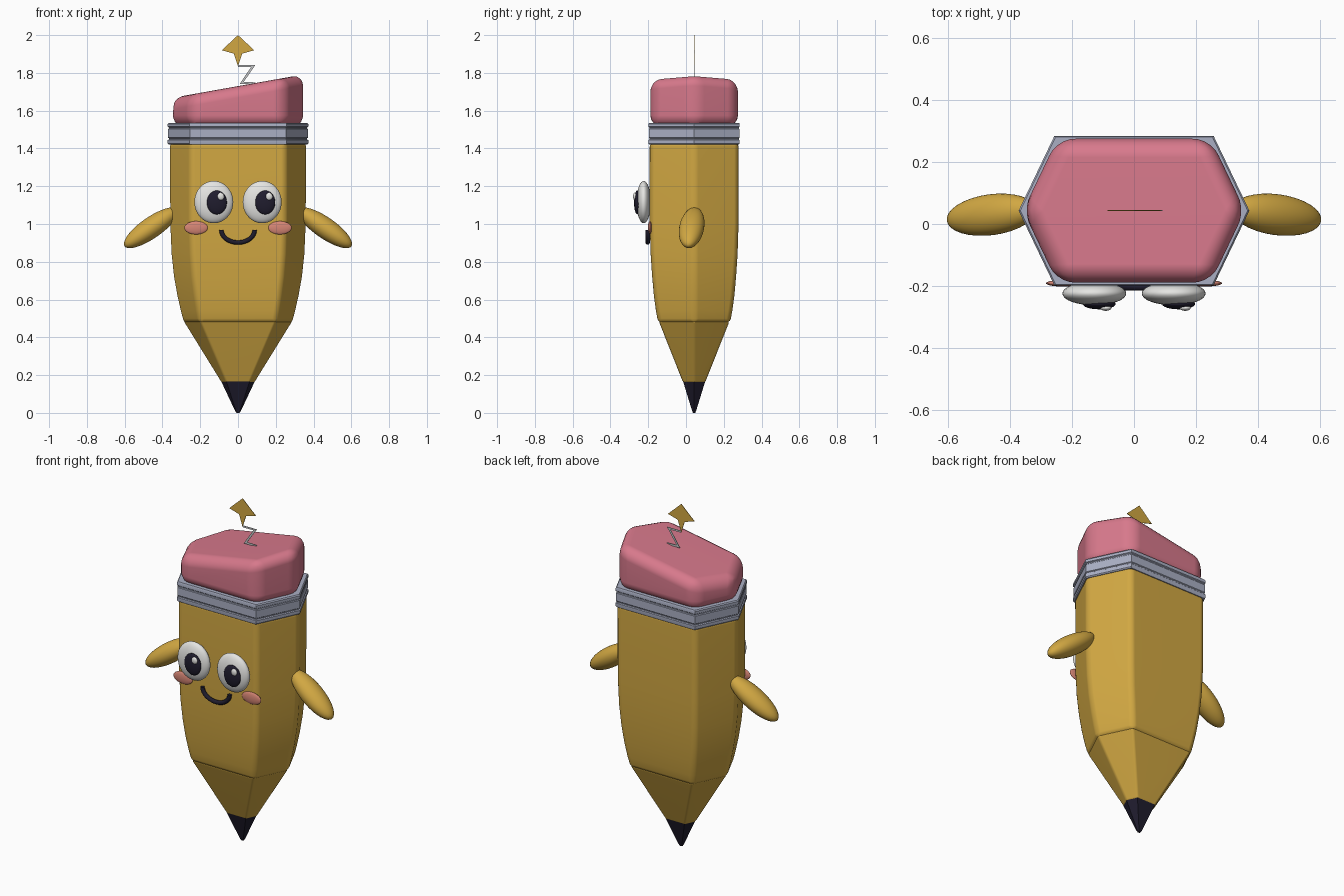
import bpy, bmesh, math
from mathutils import Vector

if "Cube" in bpy.data.objects:
    bpy.data.objects.remove(bpy.data.objects["Cube"], do_unlink=True)

CY = 0.043  # y of the pencil axis


def material(name, rgb):
    m = bpy.data.materials.new(name)
    m.use_nodes = True
    m.diffuse_color = (*rgb, 1)
    bsdf = m.node_tree.nodes["Principled BSDF"]
    bsdf.inputs["Base Color"].default_value = (*rgb, 1)
    bsdf.inputs["Roughness"].default_value = 0.6
    return m


YELLOW = material("pencil yellow", (0.64, 0.39, 0.055))
PINK = material("eraser pink", (0.68, 0.19, 0.26))
METAL = material("blue grey metal", (0.40, 0.43, 0.55))
DARK = material("graphite navy", (0.014, 0.012, 0.027))
WHITE = material("eye white", (0.78, 0.78, 0.76))
BLUSH = material("cheek blush", (0.68, 0.24, 0.18))
SILVER = material("wire silver", (0.55, 0.56, 0.57))


def finish(name, bm, mat, smooth=True, weighted=False):
    """Turn a bmesh into a named, coloured object."""
    bmesh.ops.recalc_face_normals(bm, faces=bm.faces[:])
    me = bpy.data.meshes.new(name)
    bm.to_mesh(me)
    bm.free()
    me.materials.append(mat)
    ob = bpy.data.objects.new(name, me)
    bpy.context.collection.objects.link(ob)
    if smooth:
        bpy.ops.object.select_all(action='DESELECT')
        ob.select_set(True)
        bpy.context.view_layer.objects.active = ob
        bpy.ops.object.shade_smooth_by_angle(angle=math.radians(35))
    if weighted:
        mod = ob.modifiers.new("clean shading", 'WEIGHTED_NORMAL')
        mod.keep_sharp = True
    return ob


def hex_loft(name, rings, mat, bevel=0.0, segments=3, slope=0.0):
    """Stack long hexagons given as (z, half x, half y); slope tilts the top one."""
    bm = bmesh.new()
    loops = []
    for i, (z, hx, hy) in enumerate(rings):
        k = slope if i == len(rings) - 1 else 0
        pts = [(hx, 0), (hx * .69, hy), (-hx * .69, hy),
               (-hx, 0), (-hx * .69, -hy), (hx * .69, -hy)]
        loops.append([bm.verts.new((x, CY + y, z + k * x)) for x, y in pts])
    for a, b in zip(loops, loops[1:]):
        for j in range(6):
            n = (j + 1) % 6
            bm.faces.new((a[j], a[n], b[n], b[j]))
    bm.faces.new(loops[0][::-1])
    bm.faces.new(loops[-1])
    bmesh.ops.recalc_face_normals(bm, faces=bm.faces[:])
    if bevel:
        edges = [e for e in bm.edges if e.calc_face_angle(0) > math.radians(28)]
        bmesh.ops.bevel(bm, geom=edges, offset=bevel, segments=segments,
                        profile=0.5, affect='EDGES', clamp_overlap=True)
    return finish(name, bm, mat, weighted=True)


def ellipsoid(name, centre, radii, mat, axis=None):
    """Sphere scaled to radii; axis turns its local x direction."""
    bm = bmesh.new()
    bmesh.ops.create_uvsphere(bm, u_segments=32, v_segments=20, radius=1)
    rot = Vector(axis).to_track_quat('X', 'Z') if axis else None
    for v in bm.verts:
        p = Vector([c * r for c, r in zip(v.co, radii)])
        if rot:
            p.rotate(rot)
        v.co = p + Vector(centre)
    return finish(name, bm, mat)


def plate(name, outline, mat, thick=0.003):
    """Thin upright plate from an x-z outline."""
    bm = bmesh.new()
    f = bm.faces.new([bm.verts.new((x, CY - thick / 2, z)) for x, z in outline])
    new = bmesh.ops.extrude_face_region(bm, geom=[f])["geom"]
    for v in new:
        if isinstance(v, bmesh.types.BMVert):
            v.co.y += thick
    return finish(name, bm, mat, smooth=False)


# Pencil barrel, gently tapering towards the point
barrel = [(0.475, .292, .190), (0.54, .309, .202), (0.62, .327, .213), (0.72, .345, .222),
          (0.84, .358, .230), (1.0, .365, .235), (1.2, .366, .235), (1.435, .366, .235)]
hex_loft("barrel", barrel, YELLOW, bevel=0.025)

# Sharpened cone and lead
hex_loft("sharpened_cone", [(0.16, .088, .058), (0.485, .289, .187)], YELLOW, bevel=0.01, segments=2)
hex_loft("lead_tip", [(0.0, .008, .006), (0.012, .016, .011), (0.165, .088, .058)], DARK)

# Metal collar with two grooves
collar = [(1.420, 0.985), (1.426, 1), (1.444, 1), (1.448, .982), (1.453, .982), (1.457, .995),
          (1.502, .995), (1.506, .982), (1.511, .982), (1.515, 1), (1.530, 1), (1.536, .985)]
hex_loft("metal_collar", [(z, .372 * s, .241 * s) for z, s in collar], METAL)

# Slanted eraser
hex_loft("eraser", [(1.515, .358, .232), (1.73, .358, .232)], PINK,
         bevel=0.06, segments=5, slope=0.178)

# Face and arms, mirrored left and right; both pupils look the same way
for side, s in (("left", 1), ("right", -1)):
    ellipsoid(side + "_eye", (s * .128, -.224, 1.116), (.103, .038, .112), WHITE)
    px = s * .128 + .016
    ellipsoid(side + "_pupil", (px, -.258, 1.114), (.053, .017, .063), DARK)
    ellipsoid(side + "_eye_glint", (px + .021, -.271, 1.146), (.018, .009, .020), WHITE)
    ellipsoid(side + "_cheek", (s * .222, -.191, .98), (.062, .011, .035), BLUSH)
    ellipsoid(side + "_arm", (s * .46, .030, .98), (.172, .066, .056), YELLOW,
              axis=(s * .82, -.11, -.57))

# Smile: a round tube along a half ellipse
smile = bpy.data.curves.new("smile", 'CURVE')
smile.dimensions = '3D'
smile.bevel_depth = 0.012
smile.bevel_resolution = 3
smile.use_fill_caps = True
sp = smile.splines.new('POLY')
N = 24
sp.points.add(N)
for i, p in enumerate(sp.points):
    t = math.pi * i / N
    p.co = (.088 * math.cos(t), -.203, .968 - .066 * math.sin(t), 1)
smile.materials.append(DARK)
bpy.context.collection.objects.link(bpy.data.objects.new("smile", smile))

# Zigzag wire and arrowhead charm above the eraser
plate("zigzag_wire", [(0, 1.842), (.092, 1.842), (.030, 1.752), (.092, 1.750), (.092, 1.740),
                      (.008, 1.740), (.070, 1.832), (0, 1.832)], SILVER)
plate("arrowhead_charm", [(0, 2.0), (.086, 1.920), (.022, 1.902), (0, 1.835),
                          (-.022, 1.902), (-.086, 1.920)], YELLOW)
